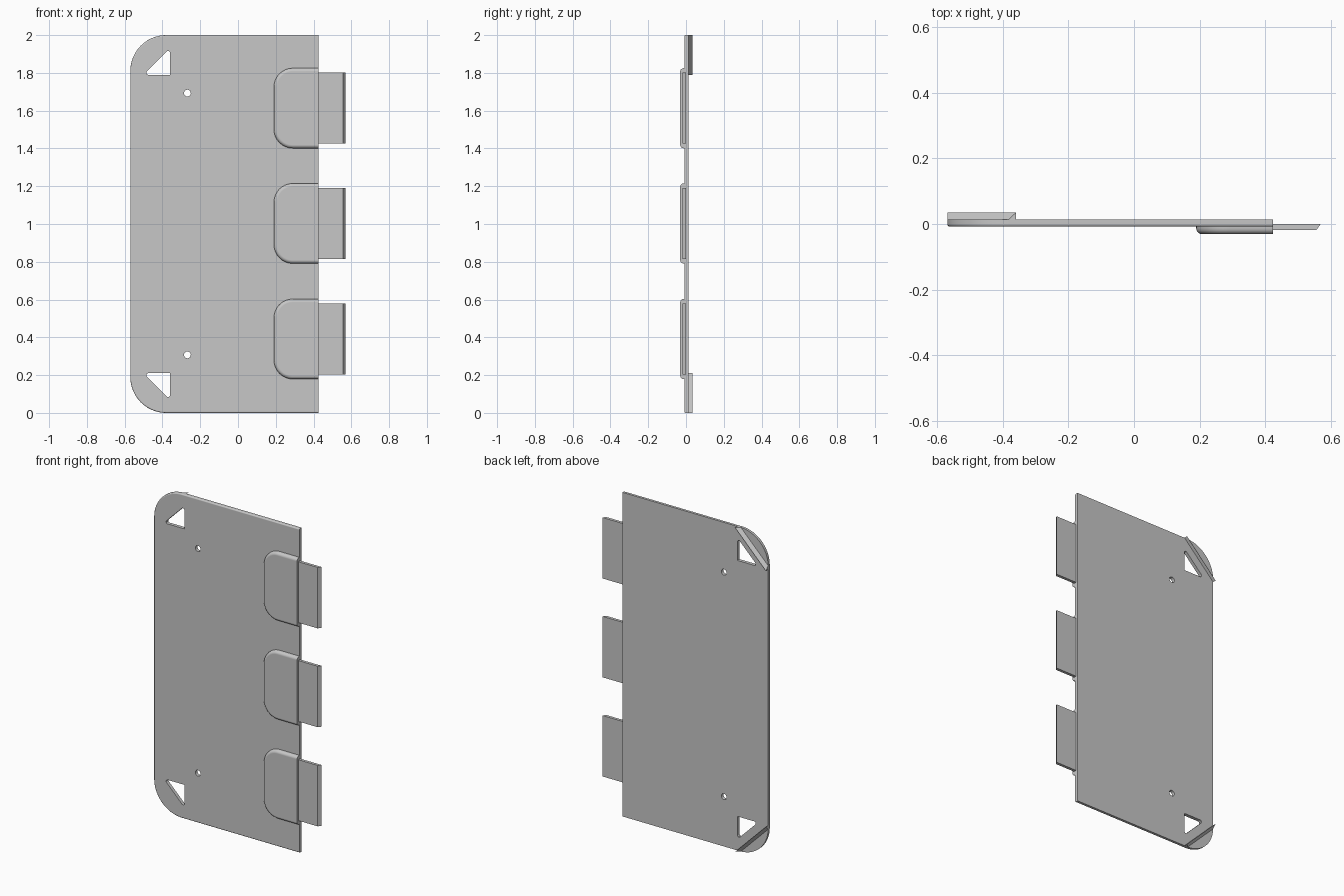
import bpy
import bmesh
from math import radians, tan
from mathutils import Vector

cube = bpy.data.objects.get("Cube")
if cube:
    bpy.data.objects.remove(cube, do_unlink=True)

grey = bpy.data.materials.new("plain grey")
grey.use_nodes = True
GREY = (0.57, 0.57, 0.57, 1)
grey.diffuse_color = GREY
grey.node_tree.nodes["Principled BSDF"].inputs["Base Color"].default_value = GREY

LEFT, RIGHT = -0.57, 0.425
FRONT, BACK = -0.008, 0.013


def rounded(corners, steps=10):
    """Outline in x, z from (x, z, radius) corners."""
    pts = []
    n = len(corners)
    for i, (x, z, r) in enumerate(corners):
        c = Vector((x, z))
        if r == 0:
            pts.append(c)
            continue
        a = (Vector(corners[i - 1][:2]) - c).normalized()
        b = (Vector(corners[(i + 1) % n][:2]) - c).normalized()
        t = r / tan(a.angle(b) / 2)
        mid = c + (a + b).normalized() * (t * t + r * r) ** 0.5
        u, v = c + a * t - mid, c + b * t - mid
        pts += [mid + u.lerp(v, k / steps).normalized() * r for k in range(steps + 1)]
    return pts


def finish(bm, name):
    bmesh.ops.recalc_face_normals(bm, faces=bm.faces)
    mesh = bpy.data.meshes.new(name)
    bm.to_mesh(mesh)
    bm.free()
    mesh.materials.append(grey)
    obj = bpy.data.objects.new(name, mesh)
    bpy.context.collection.objects.link(obj)
    return obj


def prism(name, outline, y0, y1, fillet=0):
    """Extrude an x, z outline along y; round its front rim except at the right edge."""
    bm = bmesh.new()
    face = bm.faces.new([bm.verts.new((p.x, y0, p.y)) for p in outline])
    ext = bmesh.ops.extrude_face_region(bm, geom=[face], use_keep_orig=True)
    verts = [g for g in ext["geom"] if isinstance(g, bmesh.types.BMVert)]
    bmesh.ops.translate(bm, verts=verts, vec=(0, y1 - y0, 0))
    bmesh.ops.recalc_face_normals(bm, faces=bm.faces)
    if fillet:
        rim = [e for e in bm.edges
               if all(abs(v.co.y - y0) < 1e-5 for v in e.verts)
               and any(v.co.x < RIGHT - 1e-4 for v in e.verts)]
        bmesh.ops.bevel(bm, geom=rim, offset=fillet, segments=4,
                        profile=0.5, affect='EDGES')
    return finish(bm, name)


def smooth(obj):
    bpy.ops.object.select_all(action='DESELECT')
    obj.select_set(True)
    bpy.context.view_layer.objects.active = obj
    bpy.ops.object.shade_smooth_by_angle(angle=radians(30))
    mod = obj.modifiers.new("flat_face_normals", 'WEIGHTED_NORMAL')
    mod.keep_sharp = True


# Main plate with two rounded corners
plate = prism("plate", rounded([(LEFT, 0, 0.19), (RIGHT, 0, 0),
                                (RIGHT, 2, 0), (LEFT, 2, 0.19)], 16),
              FRONT, BACK, 0.007)

# Triangular and round holes, mirrored about mid height
cutters = []
for s in (1, -1):
    tri = rounded([(-0.36, 1 + s * 0.79, 0.002), (-0.36, 1 + s * 0.93, 0.01),
                   (-0.5, 1 + s * 0.79, 0.01)], 6)
    cutters.append(prism("triangle_cutter", tri, -0.1, 0.1))
    cx, cz, r = -0.268, 1 + s * 0.693, 0.018
    disc = rounded([(cx - r, cz - r, r * 0.99), (cx + r, cz - r, r * 0.99),
                    (cx + r, cz + r, r * 0.99), (cx - r, cz + r, r * 0.99)], 6)
    cutters.append(prism("round_cutter", disc, -0.1, 0.1))

bpy.context.view_layer.objects.active = plate
for c in cutters:
    c.hide_render = True
    mod = plate.modifiers.new("hole", 'BOOLEAN')
    mod.operation = 'DIFFERENCE'
    mod.solver = 'EXACT'
    mod.object = c
    bpy.ops.object.modifier_apply(modifier=mod.name)
for c in cutters:
    bpy.data.objects.remove(c, do_unlink=True)
smooth(plate)

# Raised pads with tabs that have a chamfered end
for name, z in (("lower", 0.391), ("middle", 1.003), ("upper", 1.613)):
    h = 0.212
    pad = prism(name + "_pad", rounded([(0.19, z - h, 0.1), (RIGHT, z - h, 0),
                                        (RIGHT, z + h, 0), (0.19, z + h, 0.1)]),
                -0.031, FRONT + 0.002, 0.018)
    smooth(pad)
    h = 0.188
    tab = prism(name + "_tab", rounded([(0.4, z - h, 0), (0.57, z - h, 0),
                                        (0.57, z + h, 0), (0.4, z + h, 0)]),
                -0.018, 0)
    for v in tab.data.vertices:
        if v.co.x > 0.5 and v.co.y < -0.01:
            v.co.x -= 0.013

# Diagonal wedge ribs across the back of the rounded corners
for name, s in (("upper", 1), ("lower", -1)):
    bm = bmesh.new()
    ends = []
    for (x, z), out in (((LEFT, 0.79), (0, 0.025)), ((-0.36, 1), (-0.025, 0))):
        ends.append([bm.verts.new(p) for p in (
            (x, BACK - 0.001, 1 + s * z),
            (x, 0.035, 1 + s * z),
            (x + out[0], BACK - 0.001, 1 + s * (z + out[1])))])
    a, b = ends
    bm.faces.new(a)
    bm.faces.new(b)
    for i in range(3):
        j = (i + 1) % 3
        bm.faces.new((a[i], a[j], b[j], b[i]))
    finish(bm, name + "_corner_rib")
